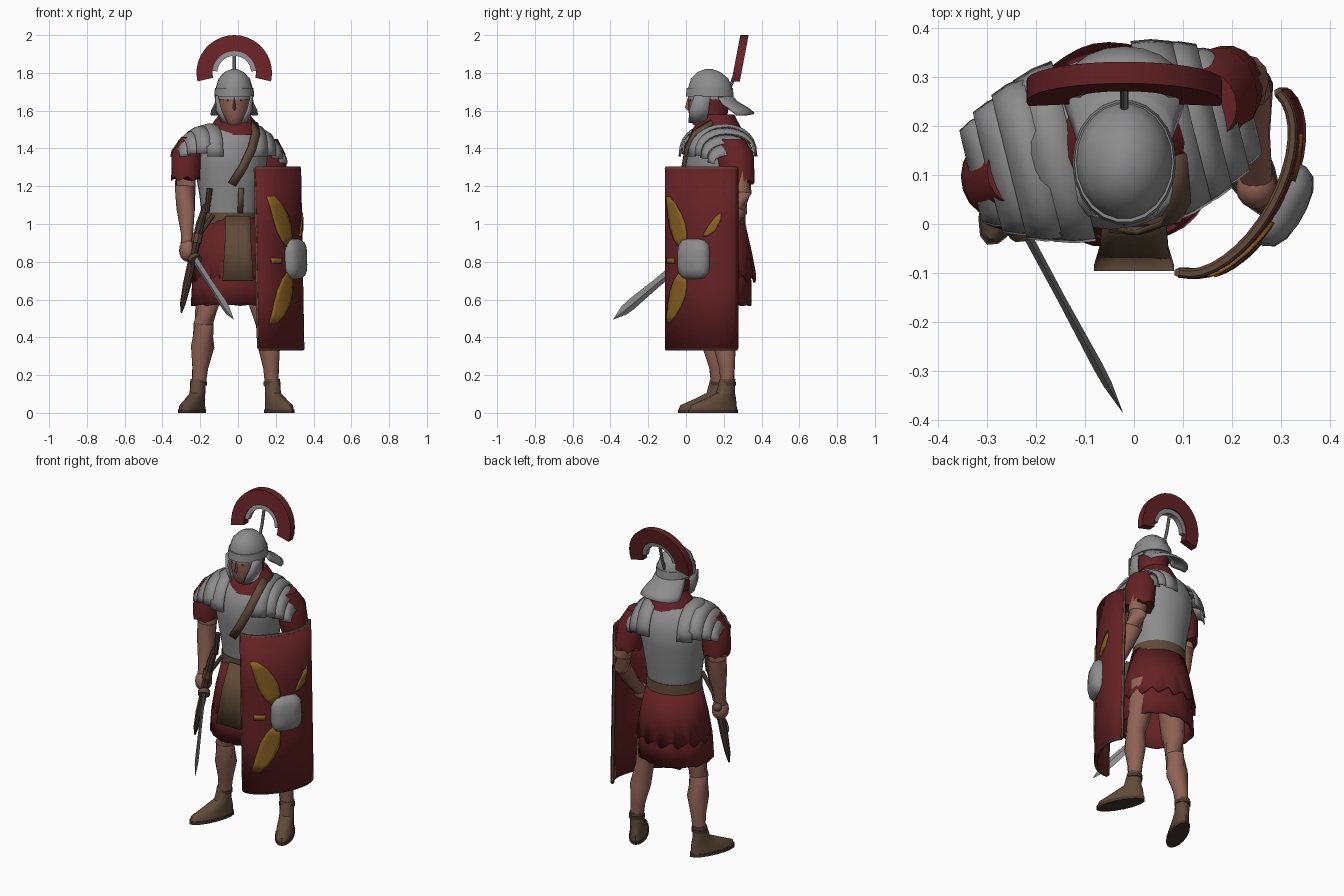
import bpy, bmesh
from math import sin, cos, pi, radians, sqrt
from mathutils import Vector as V, Matrix

if "Cube" in bpy.data.objects:
    bpy.data.objects.remove(bpy.data.objects["Cube"])


def mat(name, *rgb):
    m = bpy.data.materials.new(name)
    m.use_nodes = True
    m.diffuse_color = (*rgb, 1)
    m.node_tree.nodes["Principled BSDF"].inputs["Base Color"].default_value = (*rgb, 1)
    return m


STEEL = mat("steel", .265, .265, .265)
RED = mat("red cloth", .13, .016, .018)
SKIN = mat("skin", .28, .125, .09)
LEATHER = mat("brown leather", .115, .07, .04)
DARK = mat("dark leather", .06, .036, .026)
GOLD = mat("gold paint", .25, .12, .014)


def skin(name, rows, m, closed=True, thick=0.0, angle=40):
    """Join rows of points into a surface; closed rows are capped."""
    bm = bmesh.new()
    vs = [[bm.verts.new(p) for p in r] for r in rows]
    n = len(rows[0])
    for a, b in zip(vs, vs[1:]):
        for i in range(n if closed else n - 1):
            j = (i + 1) % n
            bm.faces.new((a[i], a[j], b[j], b[i]))
    if closed and not thick:
        bm.faces.new(vs[0])
        bm.faces.new(vs[-1])
    bmesh.ops.recalc_face_normals(bm, faces=bm.faces[:])
    me = bpy.data.meshes.new(name)
    bm.to_mesh(me)
    bm.free()
    me.materials.append(m)
    ob = bpy.data.objects.new(name, me)
    bpy.context.collection.objects.link(ob)
    if thick:
        s = ob.modifiers.new("thickness", 'SOLIDIFY')
        s.thickness, s.offset = thick, 0
    bpy.ops.object.select_all(action='DESELECT')
    bpy.context.view_layer.objects.active = ob
    ob.select_set(True)
    bpy.ops.object.shade_smooth_by_angle(angle=radians(angle))
    return ob


def loft(name, rings, m, n=20, yaw=0, ripple=0, jag=0, thick=0.0):
    """Stack horizontal ellipses given as (x, y, z, rx, ry)."""
    rows, c, s = [], cos(radians(yaw)), sin(radians(yaw))
    for k, (x, y, z, rx, ry) in enumerate(rings):
        row = []
        for i in range(n):
            a = 2 * pi * i / n
            f = 1 + ripple * k * cos(a * 7)
            u, v = rx * f * cos(a), ry * f * sin(a)
            dz = jag * (i % 3 - 1) if k == len(rings) - 1 else 0
            row.append((x + u * c - v * s, y + u * s + v * c, z + dz))
        rows.append(row)
    return skin(name, rows, m, thick=thick)


def tube(name, pts, m, n=12):
    """Round limb through points given as (x, y, z, radius)."""
    ps, rows = [V(p[:3]) for p in pts], []
    for i, p in enumerate(ps):
        d = ps[min(i + 1, len(ps) - 1)] - ps[max(i - 1, 0)]
        q = d.to_track_quat('Z', 'Y')
        rows.append([p + q @ V((cos(2 * pi * k / n), sin(2 * pi * k / n), 0)) * pts[i][3]
                     for k in range(n)])
    return skin(name, rows, m)


def ball(name, x, y, z, rx, ry, rz, m):
    return loft(name, [(x, y, z - rz * cos(a), rx * sin(a), ry * sin(a))
                       for a in [.15 + i * 2.84 / 8 for i in range(9)]], m, 14)


# Torso frame, turned slightly towards the shield
CX, CY, YAW = -.04, .17, 14
TORSO = Matrix.Translation((CX, CY, 0)) @ Matrix.Rotation(radians(YAW), 4, 'Z')


def body(name, rings, m, **kw):
    return loft(name, [(CX, CY, *r) for r in rings], m, yaw=YAW, **kw)


# Cuirass, belt and tunic skirt
body("cuirass", [(1.03, .15, .135), (1.15, .165, .15), (1.3, .19, .178), (1.4, .2, .18),
                 (1.48, .17, .145), (1.52, .1, .1)], STEEL, n=24)
body("belt", [(1.0, .16, .145), (1.06, .158, .143)], LEATHER, n=24)
loft("tunic_skirt", [(-.035, .165, 1.03, .148, .135), (-.035, .16, .85, .182, .172),
                     (-.035, .15, .68, .205, .19), (-.035, .15, .57, .213, .19)],
     RED, 42, ripple=.006, jag=.004, thick=.012)
loft("tunic_overlayer", [(-.035, .168, 1.02, .15, .138), (-.035, .165, .85, .188, .18),
                         (-.035, .165, .71, .211, .202)],
     RED, 42, ripple=.007, jag=.02, thick=.008)
skin("apron", [[(cx - w + w * k / 2, y, z) for k in range(5)]
               for cx, w, y, z in [(0, .065, .012, 1.04), (0, .07, -.05, .9), (0, .082, -.09, .7)]],
     LEATHER, False, .012)

# Layered shoulder plates, the left ones hanging lower
PLATES = [(.085, .17, 1.527, 1.515, .18, 1.34), (.15, .22, 1.52, 1.49, .162, 1.36),
          (.2, .265, 1.495, 1.45, .137, 1.36), (.25, .3, 1.46, 1.40, .108, 1.35)]
for side, word, squeeze in ((-1, "right", 1), (1, "left", .95)):
    for i, (x0, x1, h0, h1, d, zb) in enumerate(PLATES):
        rows = []
        drop = .012 * i * (side > 0)
        for x, h, e in ((x0, h0, d + .006), ((x0 + x1) / 2, (h0 + h1) / 2 + .006, d), (x1, h1, d - .014)):
            arc = [radians(-88 + 176 * k / 14) for k in range(15)]
            rows.append([TORSO @ V((side * x * squeeze, e * sin(a),
                                    zb - drop + (h - zb) * cos(a) ** .7)) for a in arc])
        skin(f"{word}_shoulder_plate_{i + 1}", rows, STEEL, False, .008)

# Sleeves
loft("right_sleeve", [(-.24, .11, 1.46, .06, .07), (-.268, .1, 1.38, .083, .092),
                      (-.278, .097, 1.24, .076, .085)], RED, 18, jag=.012)
loft("left_sleeve", [(.15, .24, 1.45, .06, .07), (.172, .26, 1.37, .08, .1),
                     (.19, .28, 1.22, .074, .085)], RED, 18, jag=.012)

# Shoulder strap across the chest
STRAP = [(.115, -.06, 1.54), (.1, -.155, 1.48), (.07, -.188, 1.4), (.02, -.193, 1.3),
         (-.035, -.174, 1.21)]
skin("chest_strap", [[TORSO @ V((x + e, y, z - e * .5)) for e in (-.02, .02)]
                     for x, y, z in STRAP], LEATHER, False, .012)

# Arms and hands
tube("right_arm", [(-.27, .1, 1.34, .058), (-.28, .1, 1.2, .055), (-.277, .085, 1.08, .05),
                   (-.27, .055, .95, .033), (-.268, .045, .88, .033)], SKIN)
ball("right_hand", -.265, .045, .86, .047, .052, .06, SKIN)
tube("left_arm", [(.19, .28, 1.34, .058), (.225, .295, 1.16, .052), (.235, .28, 1.08, .05),
                  (.24, .18, .95, .038), (.25, .09, .86, .033)], SKIN)
ball("left_hand", .25, .075, .845, .042, .045, .05, SKIN)

# Legs and boots
tube("right_leg", [(-.14, .15, .8, .08), (-.165, .14, .57, .064), (-.182, .135, .47, .053),
                   (-.187, .15, .35, .062), (-.2, .165, .24, .043), (-.21, .17, .12, .034)], SKIN)
tube("left_leg", [(.09, .19, .8, .08), (.125, .19, .57, .064), (.147, .19, .47, .053),
                  (.165, .205, .35, .06), (.175, .217, .24, .043), (.18, .22, .12, .034)], SKIN)
BOOT = [(.085, .015, .142, .05), (.082, .04, .136, .047), (.045, .072, .095, .043),
        (.012, .105, .052, .04), (0, .18, .041, .041)]
for word, x, y, turn in (("right", -.21, .17, 247), ("left", .18, .22, 297)):
    dx, dy = cos(radians(turn)), sin(radians(turn))
    loft(word + "_boot", [(x + f * dx, y + f * dy, z, a, b) for f, z, a, b in BOOT],
         LEATHER, 16, turn)
    loft(word + "_sole", [(x + .085 * dx, y + .085 * dy, z, .146, .053) for z in (0, .018)],
         DARK, 16, turn)
    loft(word + "_boot_cuff", [(x, y, z, .045, .045) for z in (.145, .165)], DARK, 14)

# Head, neck scarf and face
HX = -.02
loft("scarf", [(HX, .165, 1.47, .15, .145), (HX, .165, 1.505, .133, .13), (HX, .17, 1.55, .105, .1),
               (HX, .17, 1.58, .08, .085)], RED, 22, ripple=.01)
tube("neck", [(HX, .17, 1.5, .06), (HX, .14, 1.64, .06)], SKIN)
loft("face", [(HX, .085, 1.525, .035, .045), (HX, .1, 1.555, .062, .083),
              (HX, .11, 1.62, .08, .098), (HX, .115, 1.72, .082, .102)], SKIN)
skin("nose", [[(HX - w, .03, z), (HX, y, z), (HX + w, .03, z)]
              for w, y, z in ((.008, .01, 1.67), (.016, -.006, 1.615), (.012, .012, 1.6))], SKIN)
for side in (-1, 1):
    word = "left" if side > 0 else "right"
    ball(word + "_eye", HX + side * .03, .026, 1.655, .011, .006, .005, DARK)
    skin(word + "_cheek_guard", [[(HX + side * x, y, z) for x, y, z in row] for row in (
        [(.096, .13, 1.68), (.094, .12, 1.6), (.072, .11, 1.545)],
        [(.095, .075, 1.68), (.09, .055, 1.6), (.065, .05, 1.54)],
        [(.09, .045, 1.68), (.07, .018, 1.6), (.038, .016, 1.535)])], STEEL, False, .01)
loft("helmet_lining", [(HX, .14, 1.58, .08, .08), (HX, .135, 1.68, .091, .1)], RED)

# Helmet with brow band, neck guard and crest
loft("helmet_bowl", [(HX, .128, 1.66, .097, .118), (HX, .128, 1.72, .098, .118),
                     (HX, .125, 1.77, .083, .1), (HX, .122, 1.805, .05, .06),
                     (HX, .12, 1.82, .015, .02)], STEEL, 22)
loft("brow_band", [(HX, .126, 1.675, .106, .128), (HX, .126, 1.72, .102, .123)], STEEL, 22)
GUARD = [(.093, .17, .07, 1.68), (.1, .19, .08, 1.645), (.118, .24, .09, 1.61),
         (.122, .27, .09, 1.585)]
skin("neck_guard", [[(HX + w * cos(a), y + d * sin(a), z - .01 * cos(a) ** 2)
                     for a in [pi * k / 10 for k in range(11)]]
                    for w, y, d, z in GUARD], STEEL, False, .01)


def crest(name, r0, r1, half, start, m, n=20):
    rows = []
    for i in range(n + 1):
        a = radians(start + (180 - 2 * start) * i / n)
        row = []
        for r, e in ((r0, -half), (r0, half), (r1, half), (r1, -half)):
            z = 1.8 + r * sin(a)
            row.append((HX + r * cos(a), .262 + (z - 1.75) * .19 + e, z))
        rows.append(row)
    skin(name, rows, m)


crest("crest_plume", .115, .2, .022, -13, RED)
crest("crest_holder", .09, .116, .015, 5, STEEL)
tube("crest_post", [(HX, .225, 1.7, .009), (HX, .262, 1.8, .009), (HX, .285, 1.9, .009)], STEEL, 8)

# Curved shield: s runs across its width, out is the distance from its face
AXIS, OUT = V((.485, .875, 0)), V((.875, -.485, 0))


def on_shield(s, z, out=0.0):
    p = V((.09 + .018 * (1.3 - z), -.1, z))
    return p + AXIS * (.423 * s) + OUT * (.113 * sqrt(max(0, 4 * s * (1 - s))) + out)


SPAN = [.5 - .5 * cos(.12 + (pi - .24) * i / 16) for i in range(17)]
skin("shield_board", [[on_shield(s, z, -.012) for s in SPAN] for z in (.335, .66, .98, 1.298)],
     RED, False, .02)
for word, z in (("top", 1.295), ("bottom", .34)):
    tube(f"shield_{word}_rim", [(*on_shield(s, z, -.012), .0105) for s in SPAN], LEATHER, 6)
for word, s in (("front", SPAN[0]), ("back", SPAN[-1])):
    tube(f"shield_{word}_rim", [(*on_shield(s, z, -.012), .0105) for z in (.34, 1.295)], LEATHER, 6)
rows = []
for size, out in ((1, -.015), (1, .004), (.88, .026), (.6, .04), (.2, .046)):
    row = []
    for i in range(20):
        c, s = cos(pi * i / 10), sin(pi * i / 10)
        sq = size / (c ** 4 + s ** 4) ** .25
        row.append(on_shield(.52, .815 + .106 * s * sq) + AXIS * (.092 * c * sq) + OUT * out)
    rows.append(row)
skin("shield_boss", rows, STEEL)


def emblem(name, spine):
    skin(name, [[on_shield(s + w * k, z + t * k, .002) for k in (-1, -.6, -.2, .2, .6, 1)]
                for s, z, w, t in spine], GOLD, False, .008)


WING = [(.1, .335, .045, 0), (.17, .29, .085, .005), (.23, .235, .115, .01),
        (.285, .175, .125, .015), (.33, .12, .1, .015), (.37, .075, .05, .01)]
for word, sign in (("upper", 1), ("lower", -1)):
    emblem(word + "_wing", [(s, .81 + sign * h, w, sign * t) for s, h, w, t in WING])
emblem("small_bar", [(.16, .79, .07, 0), (.16, .82, .07, 0)])
emblem("back_leaf", [(.68, .935, .03, 0), (.73, .95, .08, .015), (.79, 1.0, .08, .02),
                     (.84, 1.05, .03, .01)])

# Sword in the right hand
GRIP, TIP = V((-.228, -.005, .812)), V((-.023, -.385, .495))
D = (TIP - GRIP).normalized()
SIDE = D.cross(V((0, 0, 1))).normalized()
WIDE = SIDE.cross(D)
rows = []
for t, w in ((0, .026), (.4, .024), (.75, .03), (.85, .026), (1, .001)):
    p = GRIP.lerp(TIP, t)
    rows.append([p + WIDE * w, p + SIDE * w * .35, p - WIDE * w, p - SIDE * w * .35])
skin("sword_blade", rows, STEEL, angle=20)
tube("sword_grip", [(*(GRIP - D * .13), .014), (*GRIP, .014)], LEATHER, 8)
tube("sword_guard", [(*(GRIP - D * .015), .034), (*(GRIP + D * .012), .034)], LEATHER, 10)
ball("sword_pommel", *(GRIP - D * .14), .024, .024, .024, LEATHER)

# Scabbard and dagger hanging at the right hip
tube("scabbard", [(-.17, .03, 1.1, .016), (-.2, .02, 1.0, .023), (-.27, .01, .68, .022),
                  (-.292, .01, .58, .015), (-.3, .01, .53, .004)], DARK, 8)
tube("scabbard_band", [(-.212, .015, .95, .028), (-.222, .013, .9, .028)], LEATHER, 8)
tube("dagger_hilt", [(-.15, .02, 1.19, .016), (-.165, .02, 1.06, .014)], DARK, 8)
tube("hip_strap", [(-.13, .03, 1.05, .012), (-.235, .03, .9, .012)], LEATHER, 8)
skin("buckle_strap", [[TORSO @ V((.018 + e, -y, z)) for e in (-.014, .014)]
                      for y, z in ((.163, 1.19), (.143, 1.06))], LEATHER, False, .009)
